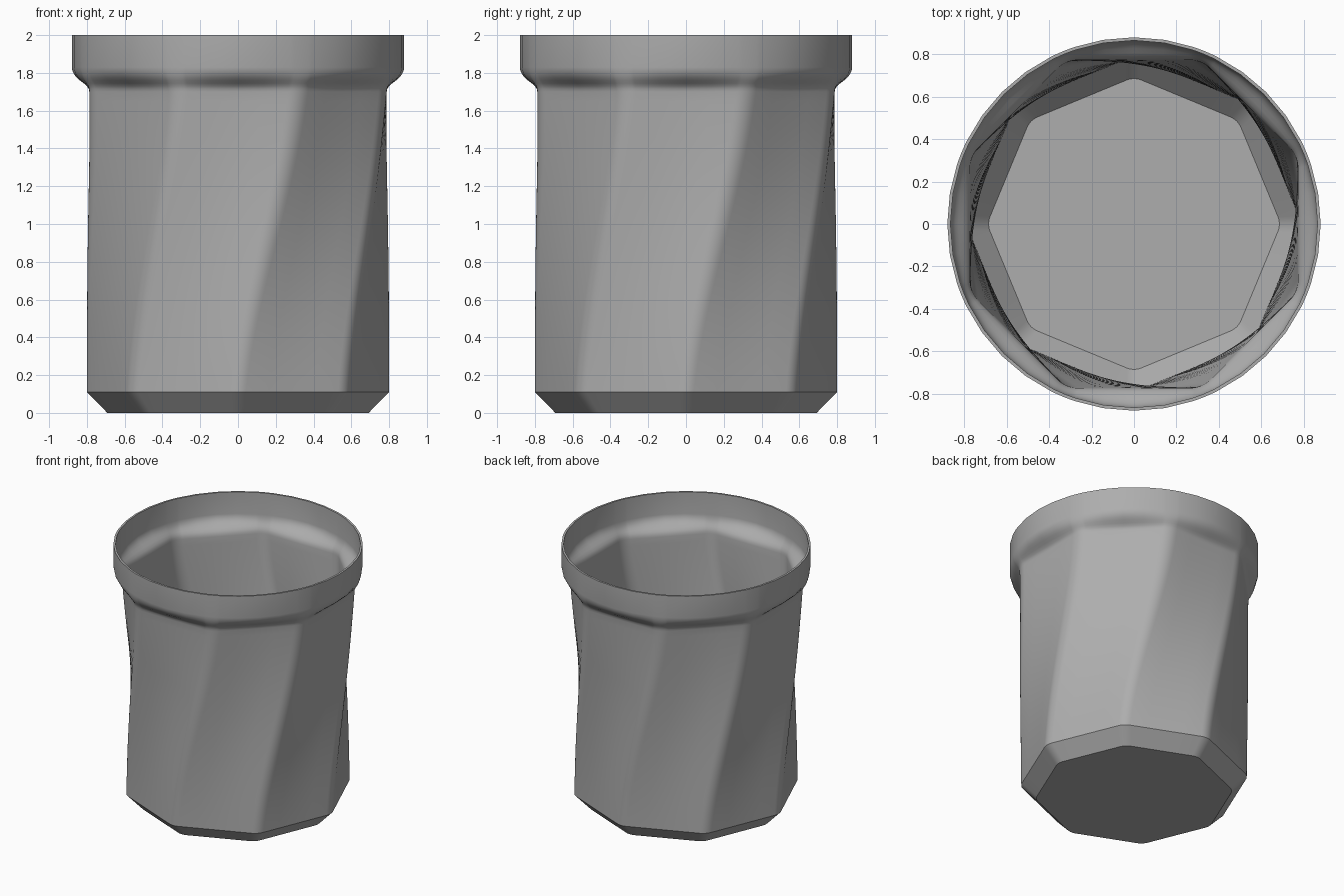
import bpy, bmesh
from math import pi, sin, cos, tan, radians
from mathutils import Vector

default = bpy.data.objects.get("Cube")
if default:
    bpy.data.objects.remove(default, do_unlink=True)

SIDES, ARC, EDGE = 8, 6, 4
RIM_R, WALL = 0.88, 0.015
HALF = pi / SIDES

grey = bpy.data.materials.new("plain grey")
grey.use_nodes = True
colour = (0.42, 0.42, 0.42, 1)
grey.diffuse_color = colour
grey.node_tree.nodes["Principled BSDF"].inputs["Base Color"].default_value = colour


def ring(size, fillet, twist, z, to_circle=0.0):
    """Rounded octagon of given corner radius, twisted, blended to the rim circle."""
    points = []
    centre = size - fillet / cos(HALF)
    for side in range(SIDES):
        turn = side * 2 * HALF + twist
        # rounded corner
        section = []
        for i in range(ARC + 1):
            a = HALF * (2 * i / ARC - 1)
            section.append(Vector((centre + fillet * cos(a), fillet * sin(a))))
        # flat side up to the next corner
        last = section[-1]
        following = Vector((section[0].x, section[0].y))
        c, s = cos(2 * HALF), sin(2 * HALF)
        following = Vector((c * following.x - s * following.y,
                            s * following.x + c * following.y))
        section += [last.lerp(following, i / EDGE) for i in range(1, EDGE)]
        for p in section:
            q = Vector((p.x * cos(turn) - p.y * sin(turn),
                        p.x * sin(turn) + p.y * cos(turn)))
            q = q.lerp(q.normalized() * RIM_R, to_circle)
            points.append((q.x, q.y, z))
    return points


# Chamfered foot and twisting wall
rings = [ring(0.70, 0.10, 0, 0)]
LOW, HIGH, ROWS = 0.11, 1.70, 32
for row in range(ROWS + 1):
    t = row / ROWS
    ease = 0.5 * t + 0.5 * t * t * (3 - 2 * t)
    rings.append(ring(0.808 + 0.044 * t * t, 0.11 + 0.04 * t,
                      HALF * ease, LOW + (HIGH - LOW) * t))

# Flare from the octagon into the round rim
flare = [(1.715, 0.03), (1.73, 0.13), (1.745, 0.32), (1.76, 0.54), (1.775, 0.72),
         (1.79, 0.85), (1.81, 0.96), (1.83, 1), (2.0, 1)]
for z, blend in flare:
    rings.append(ring(0.852, 0.15, HALF, z, blend))

bm = bmesh.new()
loops = [[bm.verts.new(p) for p in points] for points in rings]
bm.faces.new(reversed(loops[0]))
for lower, upper in zip(loops, loops[1:]):
    for i in range(len(lower)):
        j = (i + 1) % len(lower)
        bm.faces.new((lower[i], lower[j], upper[j], upper[i]))
mesh = bpy.data.meshes.new("cup_body")
bm.to_mesh(mesh)
bm.free()
mesh.materials.append(grey)
cup = bpy.data.objects.new("cup_body", mesh)
bpy.context.collection.objects.link(cup)

# Thin wall, grown inwards
shell = cup.modifiers.new("wall", 'SOLIDIFY')
shell.thickness = WALL
shell.offset = -1
shell.use_even_offset = True

bpy.context.view_layer.objects.active = cup
cup.select_set(True)
bpy.ops.object.modifier_apply(modifier=shell.name)
bpy.ops.object.shade_smooth_by_angle(angle=radians(30))
